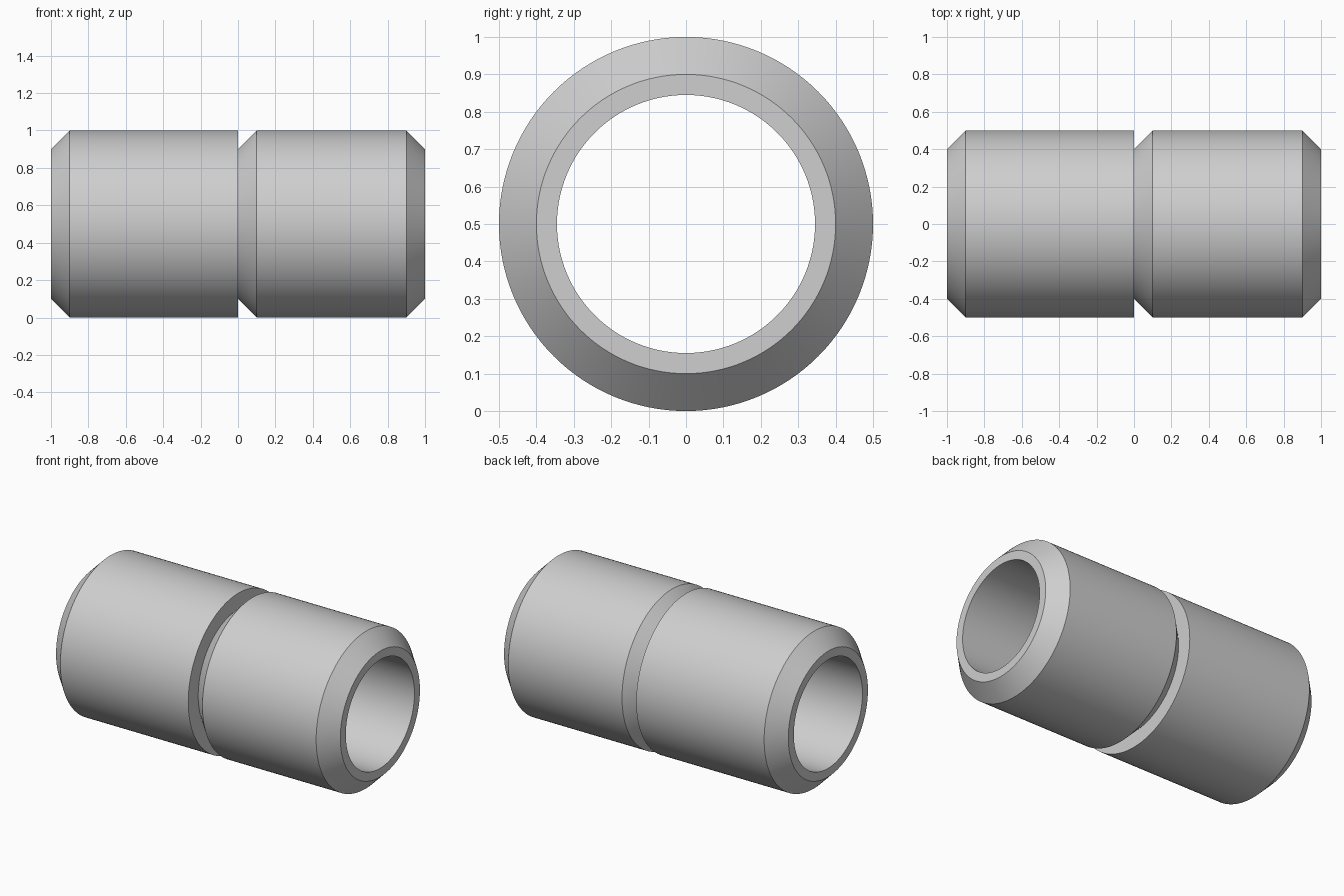
import bpy, bmesh, math

if "Cube" in bpy.data.objects:
    bpy.data.objects.remove(bpy.data.objects["Cube"])

SEGMENTS = 128
CENTRE_Z = 0.5

# Closed section of the sleeve as (x, radius): chamfered ends, notch, straight bore
PROFILE = [(-1.0, 0.345), (-1.0, 0.4), (-0.9, 0.5), (0.0, 0.5), (0.0, 0.4),
           (0.1, 0.5), (0.9, 0.5), (1.0, 0.4), (1.0, 0.345)]

grey = bpy.data.materials.new("light grey metal")
grey.diffuse_color = (0.62, 0.62, 0.62, 1.0)
grey.use_nodes = True
grey.node_tree.nodes["Principled BSDF"].inputs["Base Color"].default_value = grey.diffuse_color


def revolve_x(name, profile, material):
    """Revolve a closed profile around the horizontal x axis."""
    bm = bmesh.new()
    rings = []
    for i in range(SEGMENTS):
        a = 2 * math.pi * i / SEGMENTS
        rings.append([bm.verts.new((x, r * math.cos(a), CENTRE_Z + r * math.sin(a)))
                      for x, r in profile])
    n = len(profile)
    for i in range(SEGMENTS):
        p, q = rings[i], rings[(i + 1) % SEGMENTS]
        for j in range(n):
            k = (j + 1) % n
            bm.faces.new((p[j], p[k], q[k], q[j]))
    bmesh.ops.recalc_face_normals(bm, faces=bm.faces)
    mesh = bpy.data.meshes.new(name)
    bm.to_mesh(mesh)
    bm.free()
    mesh.materials.append(material)
    obj = bpy.data.objects.new(name, mesh)
    bpy.context.collection.objects.link(obj)
    bpy.context.view_layer.objects.active = obj
    obj.select_set(True)
    bpy.ops.object.shade_smooth_by_angle(angle=math.radians(30))
    return obj


# Notched hollow sleeve
revolve_x("notched_sleeve", PROFILE, grey)
